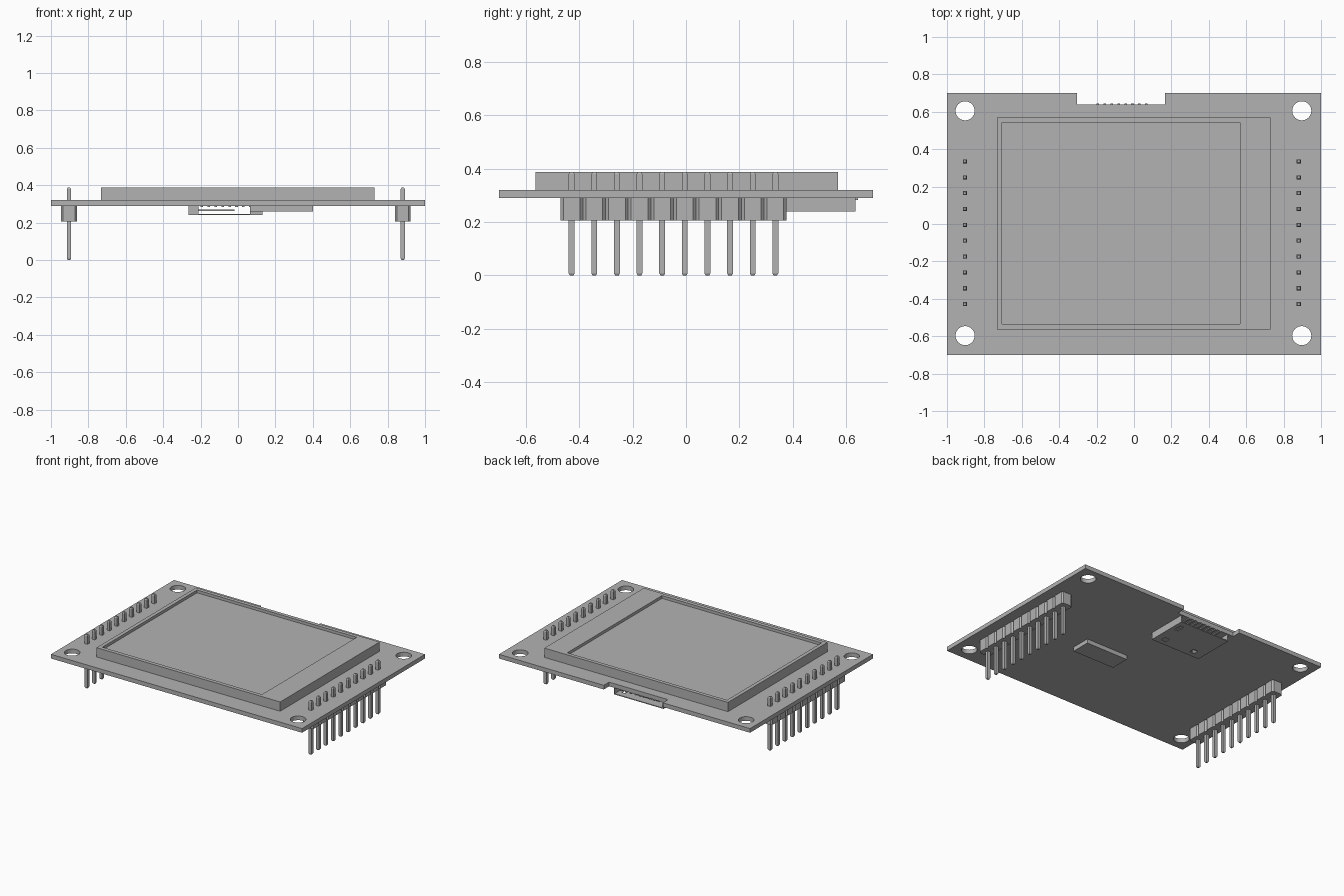
import bpy
import bmesh
from math import cos, sin, tau

cube = bpy.data.objects.get("Cube")
if cube:
    bpy.data.objects.remove(cube)

grey = bpy.data.materials.new("plain grey")
grey.use_nodes = True
grey.diffuse_color = (0.45, 0.45, 0.45, 1)
grey.node_tree.nodes["Principled BSDF"].inputs["Base Color"].default_value = grey.diffuse_color


def add_object(name, mesh):
    obj = bpy.data.objects.new(name, mesh)
    bpy.context.collection.objects.link(obj)
    mesh.materials.clear()
    mesh.materials.append(grey)
    return obj


def rect(x0, x1, y0, y1):
    return [(x0, y0), (x1, y0), (x1, y1), (x0, y1)]


def circle(x, y, r, n=32):
    return [(x + r * cos(tau * i / n), y + r * sin(tau * i / n)) for i in range(n)]


def plate(name, outlines, z0, z1):
    """Extrude an outline, with inner outlines as openings, from z0 to z1."""
    curve = bpy.data.curves.new(name, "CURVE")
    curve.dimensions = "2D"
    curve.fill_mode = "BOTH"
    curve.extrude = (z1 - z0) / 2
    for outline in outlines:
        spline = curve.splines.new("POLY")
        spline.points.add(len(outline) - 1)
        for point, (x, y) in zip(spline.points, outline):
            point.co = (x, y, 0, 1)
        spline.use_cyclic_u = True
    helper = bpy.data.objects.new(name + "_curve", curve)
    bpy.context.collection.objects.link(helper)
    graph = bpy.context.evaluated_depsgraph_get()
    mesh = bpy.data.meshes.new_from_object(helper.evaluated_get(graph))
    bpy.data.objects.remove(helper)
    bm = bmesh.new()
    bm.from_mesh(mesh)
    bmesh.ops.remove_doubles(bm, verts=bm.verts, dist=1e-5)
    bmesh.ops.translate(bm, verts=bm.verts, vec=(0, 0, (z0 + z1) / 2))
    bmesh.ops.recalc_face_normals(bm, faces=bm.faces)
    for face in bm.faces:
        face.smooth = False
    bm.to_mesh(mesh)
    bm.free()
    return add_object(name, mesh)


def box(name, x0, x1, y0, y1, z0, z1):
    return plate(name, [rect(x0, x1, y0, y1)], z0, z1)


def pin(name, x, y, z0, z1, half=0.011, taper=0.008):
    """Square pin with tapered ends."""
    bm = bmesh.new()
    rings = []
    for z, h in ((z0, half * 0.6), (z0 + taper, half), (z1 - taper, half), (z1, half * 0.6)):
        rings.append([bm.verts.new((px, py, z)) for px, py in rect(x - h, x + h, y - h, y + h)])
    bm.faces.new(reversed(rings[0]))
    bm.faces.new(rings[-1])
    for low, high in zip(rings, rings[1:]):
        for i in range(4):
            j = (i + 1) % 4
            bm.faces.new((low[i], low[j], high[j], high[i]))
    mesh = bpy.data.meshes.new(name)
    bm.to_mesh(mesh)
    bm.free()
    return add_object(name, mesh)


# Circuit board with the back notch and four mounting holes
board_z0, board_z1 = 0.29, 0.32
board = [(-1, -0.7), (1, -0.7), (1, 0.7), (0.165, 0.7), (0.165, 0.64),
         (-0.305, 0.64), (-0.305, 0.7), (-1, 0.7)]
holes = [circle(x, y, 0.051) for x in (-0.903, 0.897) for y in (-0.597, 0.605)]
plate("circuit_board", [board] + holes, board_z0, board_z1)

# Display: backing slab, raised frame around the sunken screen
screen_z = 0.367
outer = rect(-0.733, 0.73, -0.563, 0.569)
plate("display_body", [outer], board_z1, screen_z)
plate("display_frame", [outer, rect(-0.706, 0.566, -0.535, 0.542)], screen_z, 0.387)

# Two rows of header pins in chamfered housings
pitch, count = 0.0847, 10
for side, x in (("right", -0.904), ("left", 0.881)):
    for i in range(count):
        y = -0.428 + i * pitch
        h, c = pitch / 2, 0.011
        housing = [(x - h, y - h + c), (x - h + c, y - h), (x + h - c, y - h), (x + h, y - h + c),
                   (x + h, y + h - c), (x + h - c, y + h), (x - h + c, y + h), (x - h, y + h - c)]
        plate(f"{side}_header_housing_{i}", [housing], 0.205, board_z0)
        pin(f"{side}_header_pin_{i}", x, y, 0, 0.387)

# Chip under the board
box("chip", 0.065, 0.4, -0.135, 0.005, 0.26, board_z0)

# Card slot: cover sheet with openings, side walls, front stop, inner shelf
x0, x1, y0, y1, low, t = -0.265, 0.13, 0.335, 0.635, 0.24, 0.006
openings = [rect(-0.2, -0.16, 0.37, 0.41), rect(0.04, 0.08, 0.37, 0.41),
            rect(0.07, 0.1, 0.53, 0.59)]
plate("slot_cover", [rect(x0, x1, y0, y1)] + openings, low, low + t)
box("slot_right_wall", x0, x0 + t, y0, y1, low + t, board_z0)
box("slot_left_wall", x1 - t, x1, y0, y1, low + t, board_z0)
box("slot_front_right_stop", x0 + t, -0.21, y0, y0 + t, low + t, board_z0)
box("slot_front_left_stop", 0.065, x1 - t, y0, y0 + t, low + t, board_z0)
box("slot_shelf", -0.21, -0.02, 0.42, 0.6, 0.263, 0.269)

# Spring contacts of the card slot
for i in range(8):
    x = -0.2 + i * 0.037
    box(f"slot_contact_{i}", x, x + 0.014, 0.5, 0.643, 0.283, board_z0)
